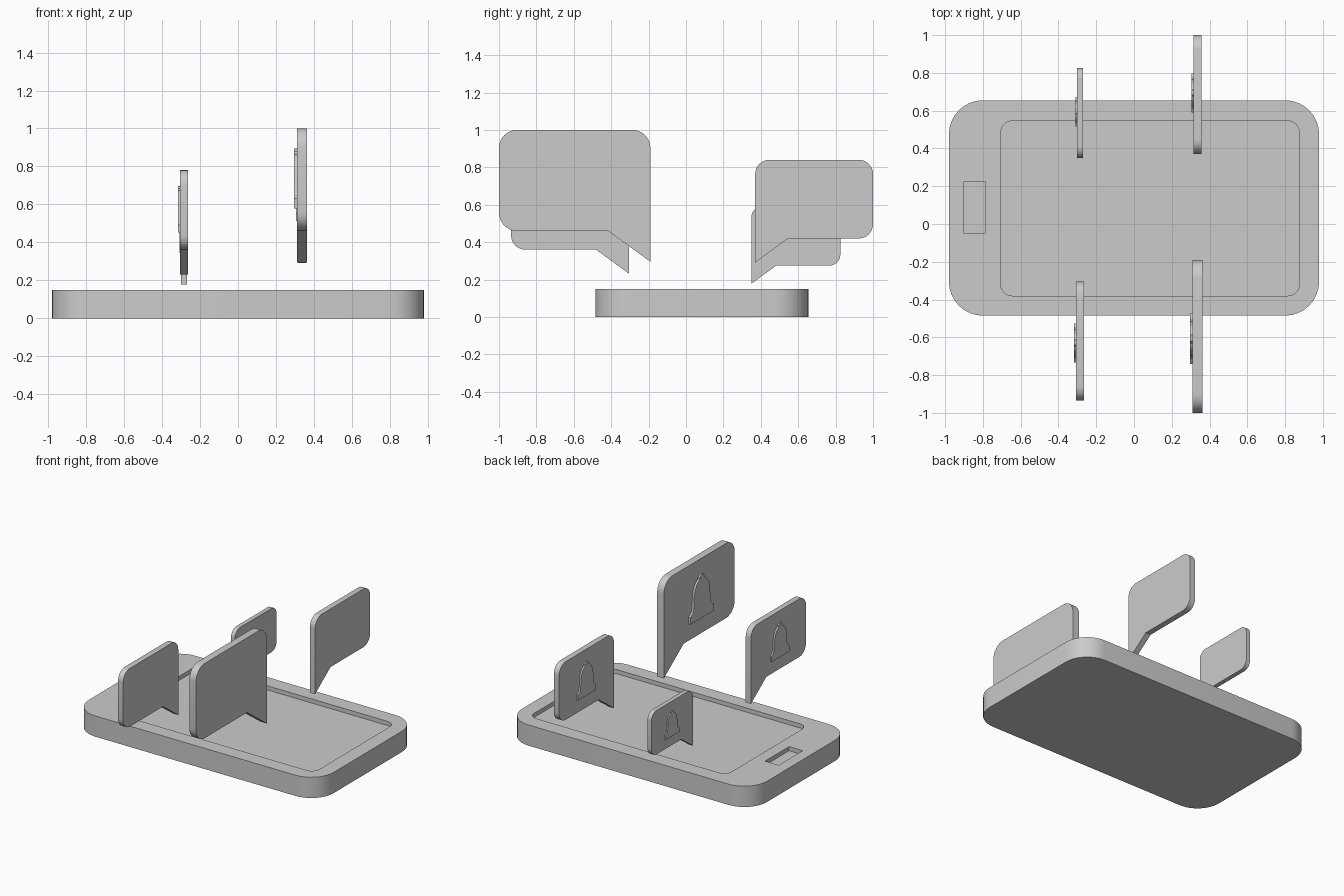
import bpy, bmesh
from math import sin, cos, pi
from mathutils import Vector

if "Cube" in bpy.data.objects:
    bpy.data.objects.remove(bpy.data.objects["Cube"])


def rounded(points, steps=8):
    """Polygon of (u, v, radius): each corner with a radius becomes an arc."""
    out = []
    n = len(points)
    for i, (u, v, r) in enumerate(points):
        p = Vector((u, v))
        if r == 0:
            out.append(p)
            continue
        a = (Vector(points[i - 1][:2]) - p).normalized()
        b = (Vector(points[(i + 1) % n][:2]) - p).normalized()
        c = p + (a + b) * r  # right-angle corners
        for k in range(steps + 1):
            t = k / steps * pi / 2
            out.append(c - b * r * cos(t) - a * r * sin(t))
    return out


def box(x0, x1, y0, y1, r):
    return rounded([(x0, y0, r), (x1, y0, r), (x1, y1, r), (x0, y1, r)])


def prism(name, base, offset):
    """Extrude a flat 3D outline along offset."""
    bm = bmesh.new()
    face = bm.faces.new([bm.verts.new(p) for p in base])
    ext = bmesh.ops.extrude_face_region(bm, geom=[face])
    moved = [g for g in ext["geom"] if isinstance(g, bmesh.types.BMVert)]
    bmesh.ops.translate(bm, verts=moved, vec=offset)
    bmesh.ops.recalc_face_normals(bm, faces=bm.faces)
    mesh = bpy.data.meshes.new(name)
    bm.to_mesh(mesh)
    bm.free()
    ob = bpy.data.objects.new(name, mesh)
    bpy.context.collection.objects.link(ob)
    return ob


def smooth(ob):
    bpy.ops.object.select_all(action='DESELECT')
    ob.select_set(True)
    bpy.context.view_layer.objects.active = ob
    bpy.ops.object.shade_smooth_by_angle(angle=0.5)


# Phone body with sunken screen and home button
body = prism("phone_body", [(p.x, p.y, 0) for p in box(-0.98, 0.98, -0.485, 0.655, 0.18)], (0, 0, 0.15))
smooth(body)
for name, outline in (("screen_cutter", box(-0.705, 0.875, -0.38, 0.545, 0.06)),
                      ("button_cutter", box(-0.9, -0.79, -0.05, 0.225, 0))):
    cutter = prism(name, [(p.x, p.y, 0.12) for p in outline], (0, 0, 0.1))
    cutter.hide_render = True
    cutter.hide_set(True)
    cut = body.modifiers.new(name, 'BOOLEAN')
    cut.operation = 'DIFFERENCE'
    cut.solver = 'EXACT'
    cut.object = cutter

# Unit profiles: u runs outward from the tail edge, v up from the bubble's bottom edge
bubble = rounded([(0, -0.204, 0), (0.28, 0, 0), (1, 0, 0.12), (1, 0.667, 0.12), (0, 0.667, 0.12)])
half_bell = [(0.164, 0), (0.164, 0.062), (0.132, 0.085), (0.118, 0.12), (0.112, 0.22),
             (0.1, 0.275), (0.078, 0.317), (0.05, 0.342), (0.03, 0.35), (0.03, 0.368),
             (0.018, 0.384)]
bell = ([Vector(p) for p in half_bell] + [Vector((0, 0.389))]
        + [Vector((-u, v)) for u, v in reversed(half_bell)])
bell = [p + Vector((0.515, 0.148)) for p in bell]

# Message bubbles: name, centre x, tail edge y, bottom z, width, outward direction
for name, x, y, z, w, side in (("front_large", 0.337, -0.19, 0.46, 0.81, -1),
                               ("front_small", -0.285, -0.305, 0.36, 0.63, -1),
                               ("back_large", 0.337, 0.37, 0.42, 0.63, 1),
                               ("back_small", -0.285, 0.35, 0.275, 0.475, 1)):
    t = 0.066 * w
    for part, outline, x0, depth in (("bubble", bubble, x - t / 2, t),
                                     ("bell", bell, x - t / 2 - 0.018 * w, 0.024 * w)):
        base = [(x0, y + side * p.x * w, z + p.y * w) for p in outline]
        smooth(prism(f"{name}_{part}", base, (depth, 0, 0)))
